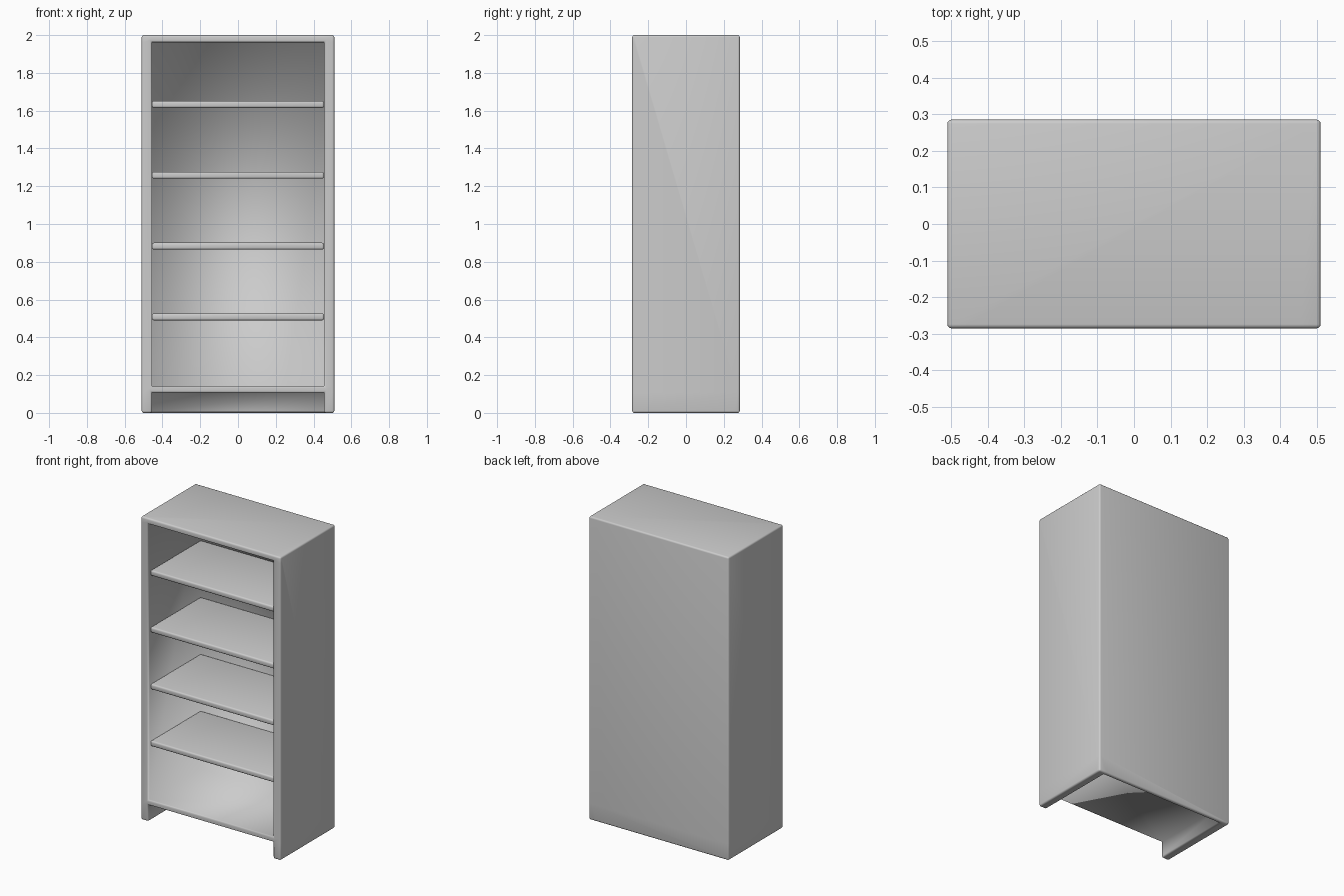
import bpy, bmesh

default = bpy.data.objects.get("Cube")
if default:
    bpy.data.objects.remove(default)

# Single painted finish
grey = bpy.data.materials.new("light grey")
grey.use_nodes = True
GREY = (0.6, 0.6, 0.6, 1)
grey.diffuse_color = GREY
grey.node_tree.nodes["Principled BSDF"].inputs["Base Color"].default_value = GREY

# Cut positions: outer wall, inner wall, front, back panel, plinth, floor, top
XS = (-0.51, -0.455, 0.455, 0.51)
YS = (-0.285, 0.258, 0.285)
ZS = (0, 0.108, 0.142, 1.962, 2)


def finish(bm, name, width):
    """Round the outward edges and make a smooth object."""
    bmesh.ops.recalc_face_normals(bm, faces=bm.faces)
    bm.normal_update()
    edges = [e for e in bm.edges if len(e.link_faces) == 2
             and e.calc_face_angle_signed() > 0.5]
    bmesh.ops.bevel(bm, geom=edges, offset=width, segments=3, profile=0.5,
                    affect='EDGES', clamp_overlap=True)
    for f in bm.faces:
        f.smooth = True
    mesh = bpy.data.meshes.new(name)
    bm.to_mesh(mesh)
    bm.free()
    mesh.materials.append(grey)
    obj = bpy.data.objects.new(name, mesh)
    bpy.context.collection.objects.link(obj)
    return obj


def solid(i, j, k):
    """True where the cabinet has wood: walls, back, floor and top."""
    if not (0 <= i < 3 and 0 <= j < 2 and 0 <= k < 4):
        return False
    return i != 1 or j == 1 or k in (1, 3)


# Carcass: the skin of the solid cells, with the open bay and toe space
bm = bmesh.new()
corners = {}


def corner(key):
    if key not in corners:
        corners[key] = bm.verts.new((XS[key[0]], YS[key[1]], ZS[key[2]]))
    return corners[key]


for i in range(3):
    for j in range(2):
        for k in range(4):
            if not solid(i, j, k):
                continue
            for axis in range(3):
                for side in (0, 1):
                    near = [i, j, k]
                    near[axis] += 2 * side - 1
                    if solid(*near):
                        continue
                    quad = []
                    for a, b in ((0, 0), (1, 0), (1, 1), (0, 1)):
                        key = [i, j, k]
                        key[axis] += side
                        key[(axis + 1) % 3] += a
                        key[(axis + 2) % 3] += b
                        quad.append(corner(tuple(key)))
                    bm.faces.new(quad)
bmesh.ops.recalc_face_normals(bm, faces=bm.faces)
bm.normal_update()


def spare(edge):
    """Flat seams to merge, keeping the front frame and plinth seam."""
    if edge.calc_face_angle(0) > 0.1:
        return False
    on_front = all(v.co.y < YS[0] + 0.001 for v in edge.verts)
    on_plinth = all(abs(v.co.z - ZS[1]) < 0.001 for v in edge.verts)
    on_base = all(v.co.z < 0.001 for v in edge.verts)
    return not (on_front or on_plinth or on_base)


bmesh.ops.dissolve_edges(bm, edges=[e for e in bm.edges if spare(e)],
                         use_verts=True)
finish(bm, "cabinet_carcass", 0.011)

# Four loose shelves, set slightly behind the front frame
for n in range(4):
    bm = bmesh.new()
    bmesh.ops.create_cube(bm, size=1)
    for v in bm.verts:
        v.co.x *= 0.91
        v.co.y = v.co.y * 0.523 - 0.0035
        v.co.z = v.co.z * 0.036 + 0.508 + n * 0.375
    finish(bm, f"shelf_{n + 1}", 0.01)
